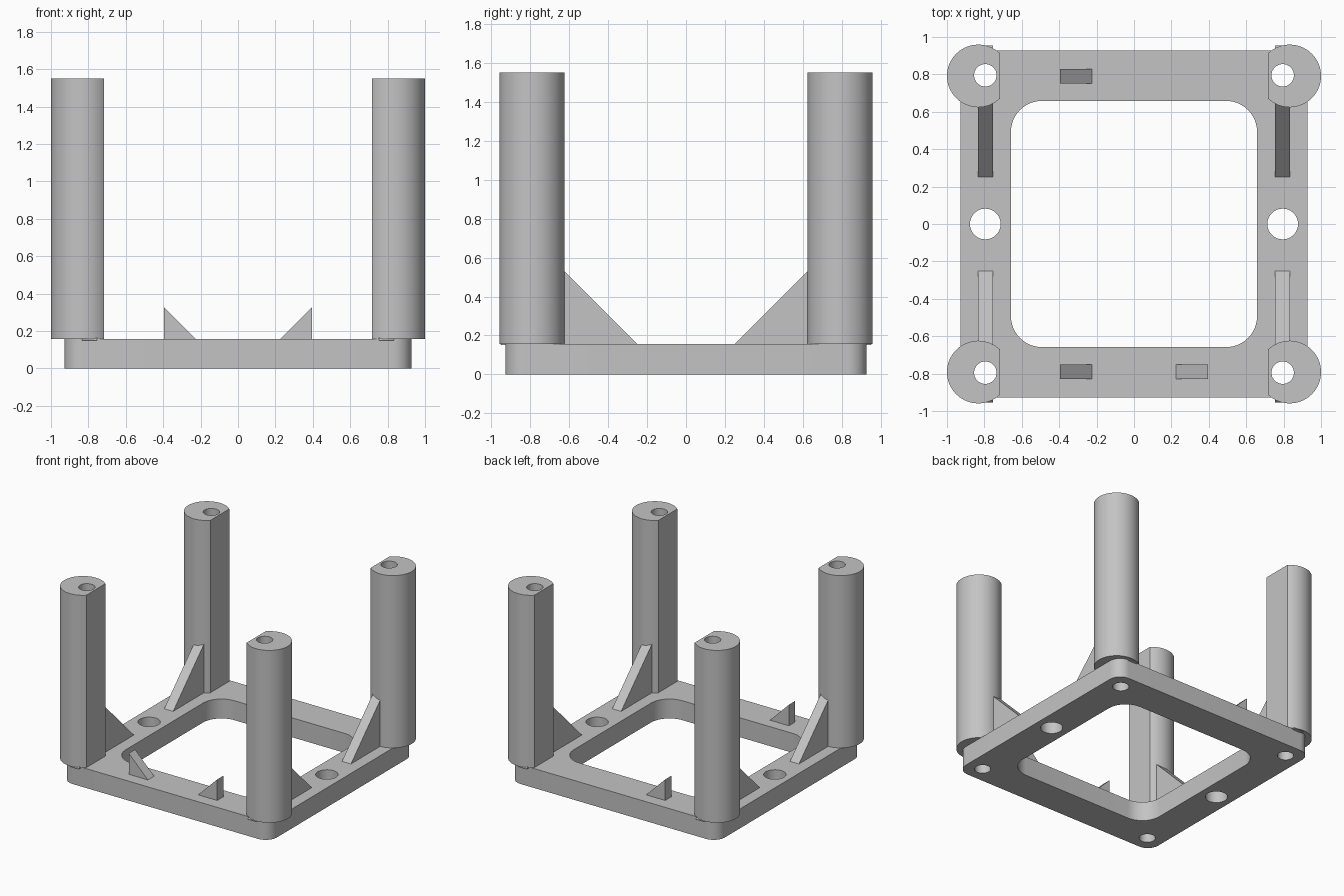
import bpy, bmesh
from math import sin, cos, radians, pi, acos
from mathutils import Matrix

if "Cube" in bpy.data.objects:
    bpy.data.objects.remove(bpy.data.objects["Cube"])

BASE_TOP = 0.157
POST_TOP = 1.55
HOLE = 0.795      # distance of hole axes and ribs from the centre lines

grey = bpy.data.materials.new("plain_grey")
grey.use_nodes = True
GREY = (0.55, 0.55, 0.55, 1)
grey.diffuse_color = GREY
grey.node_tree.nodes["Principled BSDF"].inputs["Base Color"].default_value = GREY


def prism(name, points, depth):
    """Extrude a closed outline of 3D points along the depth vector."""
    bm = bmesh.new()
    face = bm.faces.new([bm.verts.new(p) for p in points])
    top = bmesh.ops.extrude_face_region(bm, geom=[face])["geom"]
    bmesh.ops.translate(bm, vec=depth,
                        verts=[v for v in top if isinstance(v, bmesh.types.BMVert)])
    bmesh.ops.recalc_face_normals(bm, faces=bm.faces)
    return finish(name, bm)


def finish(name, bm):
    mesh = bpy.data.meshes.new(name)
    bm.to_mesh(mesh)
    bm.free()
    mesh.materials.append(grey)
    ob = bpy.data.objects.new(name, mesh)
    bpy.context.collection.objects.link(ob)
    return ob


def select(ob):
    bpy.ops.object.select_all(action='DESELECT')
    ob.select_set(True)
    bpy.context.view_layer.objects.active = ob


def cut(ob, cutter):
    mod = ob.modifiers.new("cut", 'BOOLEAN')
    mod.operation = 'DIFFERENCE'
    mod.solver = 'EXACT'
    mod.object = cutter
    select(ob)
    bpy.ops.object.modifier_apply(modifier=mod.name)


def rounded_square(half, radius, z, steps=12):
    points = []
    for corner, (sx, sy) in enumerate([(1, 1), (-1, 1), (-1, -1), (1, -1)]):
        for i in range(steps + 1):
            a = (corner + i / steps) * pi / 2
            points.append((sx * (half - radius) + radius * cos(a),
                           sy * (half - radius) + radius * sin(a), z))
    return points


CORNERS = [("front_right", -1, -1), ("front_left", 1, -1),
           ("back_right", -1, 1), ("back_left", 1, 1)]

# Drills: four corner screw holes and two larger side holes
bm = bmesh.new()
holes = [(sx * HOLE, sy * HOLE, 0.06) for _, sx, sy in CORNERS]
holes += [(sx * HOLE, 0, 0.082) for sx in (-1, 1)]
for x, y, r in holes:
    bmesh.ops.create_cone(bm, cap_ends=True, segments=48, radius1=r, radius2=r,
                          depth=4, matrix=Matrix.Translation((x, y, 0.5)))
drills = finish("drills", bm)
drills.hide_render = True

# Base frame with a rounded square opening
base = prism("base_frame", rounded_square(0.928, 0.1, 0), (0, 0, BASE_TOP))
opening = prism("opening_cutter", rounded_square(0.658, 0.165, -1), (0, 0, 2))
opening.hide_render = True
cut(base, opening)
cut(base, drills)
parts = [base]

# Corner posts with a flat inner side, each braced by a rib
R, CX, CY = 0.1675, 0.8325, 0.7915
flat = acos((CX - 0.717) / R)
for name, sx, sy in CORNERS:
    outline = []
    for i in range(49):
        a = flat + (2 * pi - 2 * flat) * i / 48
        outline.append((sx * (CX - R * cos(a)), sy * (CY + R * sin(a)), BASE_TOP))
    post = prism(name + "_post", outline, (0, 0, POST_TOP - BASE_TOP))

    side = [(0.243, 0.15), (0.66, 0.567), (0.9, 0.205), (0.955, 0.15)]
    rib = prism(name + "_rib", [(sx * HOLE - 0.04, sy * y, z) for y, z in side],
                (0.08, 0, 0))
    for ob in (post, rib):
        cut(ob, drills)
        parts.append(ob)

# Small triangular stops on the front and back rails
for name, sx, sy in CORNERS[:3]:
    side = [(0.395, 0.15), (0.395, 0.327), (0.218, 0.15)]
    parts.append(prism(name + "_stop",
                       [(sx * x, sy * 0.79 - 0.04, z) for x, z in side], (0, 0.08, 0)))

for ob in parts:
    select(ob)
    bpy.ops.object.shade_smooth_by_angle(angle=radians(30))

for helper in (drills, opening):
    bpy.data.objects.remove(helper)
